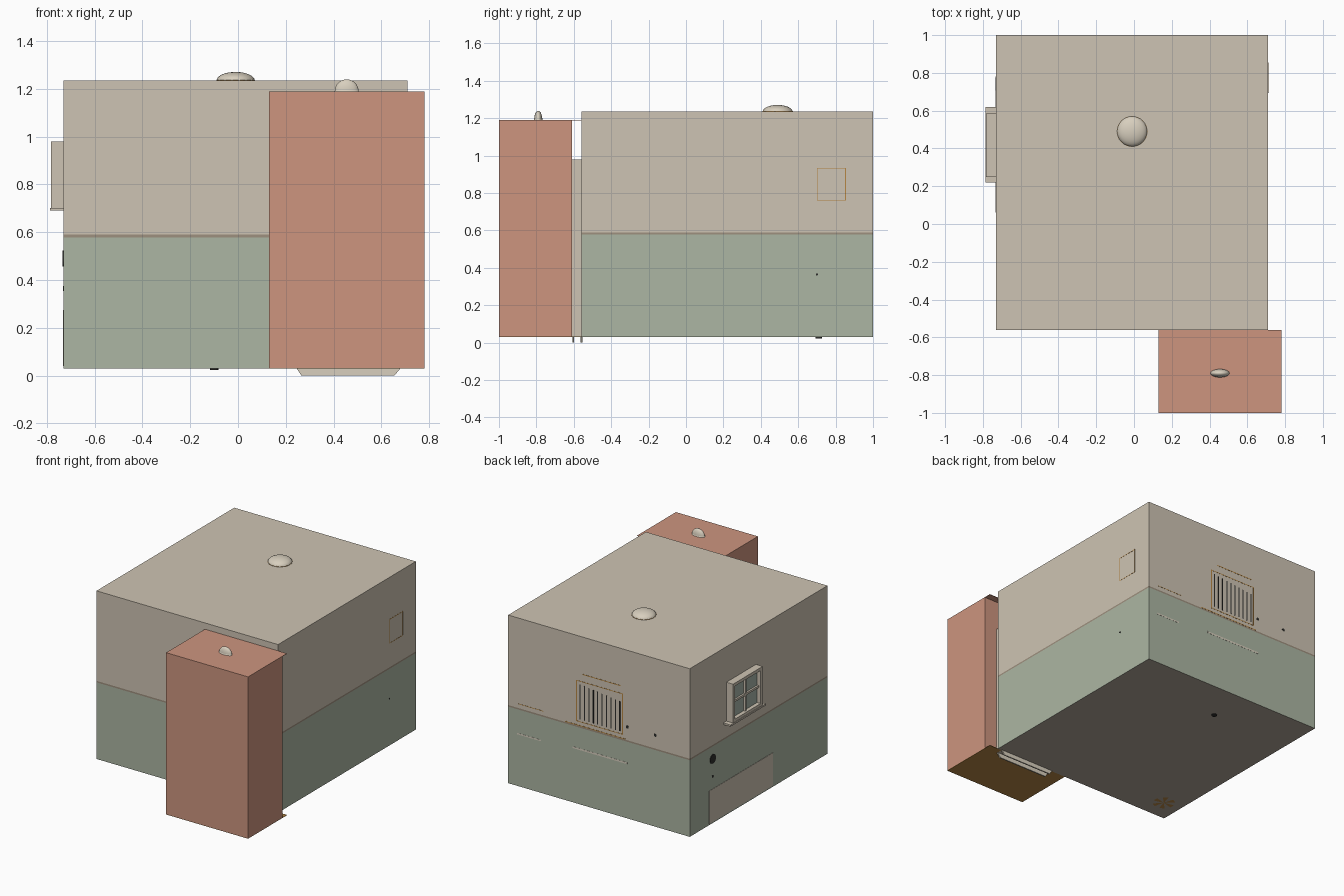
import bpy, bmesh, math
from mathutils import Matrix, Vector

cube = bpy.data.objects.get("Cube")
if cube:
    bpy.data.objects.remove(cube, do_unlink=True)


def material(name, r, g, b):
    linear = [((c / 255 + 0.055) / 1.055) ** 2.4 for c in (r, g, b)] + [1]
    m = bpy.data.materials.new(name)
    m.use_nodes = True
    m.diffuse_color = linear
    m.node_tree.nodes["Principled BSDF"].inputs["Base Color"].default_value = linear
    return m


BEIGE = material("beige plaster", 206, 196, 179)
GREEN = material("sage green", 172, 182, 163)
CLAY = material("terracotta", 205, 149, 127)
RAIL = material("rail taupe", 158, 144, 126)
STONE = material("grey floor", 176, 165, 152)
WOOD = material("golden wood", 182, 134, 68)
CREAM = material("cream trim", 216, 207, 190)
GLASS = material("window glass", 165, 178, 167)
DARK = material("charcoal", 45, 45, 43)


def finish(name, bm, mats):
    bmesh.ops.recalc_face_normals(bm, faces=bm.faces)
    mesh = bpy.data.meshes.new(name)
    bm.to_mesh(mesh)
    bm.free()
    for m in mats:
        mesh.materials.append(m)
    ob = bpy.data.objects.new(name, mesh)
    bpy.context.collection.objects.link(ob)
    return ob


def add_box(bm, x, y, z):
    size = Matrix.Diagonal((x[1] - x[0], y[1] - y[0], z[1] - z[0], 1))
    centre = Matrix.Translation((sum(x) / 2, sum(y) / 2, sum(z) / 2))
    bmesh.ops.create_cube(bm, size=1, matrix=centre @ size)


def box(name, mat, x, y, z):
    bm = bmesh.new()
    add_box(bm, x, y, z)
    return finish(name, bm, [mat])


def disc(name, mat, centre, radius, axis, depth=0.008):
    bm = bmesh.new()
    turn = Vector((0, 0, 1)).rotation_difference(Vector(axis)).to_matrix().to_4x4()
    bmesh.ops.create_cone(bm, cap_ends=True, segments=16, radius1=radius, radius2=radius,
                          depth=depth, matrix=Matrix.Translation(centre) @ turn)
    return finish(name, bm, [mat])


def dome(name, mat, centre, radii):
    # upper half of an ellipsoid
    bm = bmesh.new()
    bmesh.ops.create_uvsphere(bm, u_segments=32, v_segments=16, radius=1,
                              matrix=Matrix.Translation(centre) @ Matrix.Diagonal((*radii, 1)))
    bmesh.ops.bisect_plane(bm, geom=bm.verts[:] + bm.edges[:] + bm.faces[:],
                           plane_co=centre, plane_no=(0, 0, 1), clear_inner=True)
    for f in bm.faces:
        f.smooth = True
    return finish(name, bm, [mat])


def outline(name, mat, side, u, z, w=0.005):
    # thin rectangular frame lying on the back or the left wall
    bm = bmesh.new()
    bars = [(u, (z[0], z[0] + w)), (u, (z[1] - w, z[1])),
            ((u[0], u[0] + w), z), ((u[1] - w, u[1]), z)]
    for a, b in bars:
        if side == "back":
            add_box(bm, a, (BACK - 0.003, BACK + 0.001), b)
        else:
            add_box(bm, (LEFT - 0.003, LEFT + 0.001), a, b)
    return finish(name, bm, [mat])


RIGHT, LEFT, FRONT, BACK = -0.73, 0.71, -0.56, 1.0
BASE, TOP = 0.03, 1.235

# main room: green below the rail, beige above, stone underneath
bm = bmesh.new()
add_box(bm, (RIGHT, LEFT), (FRONT, BACK), (BASE, TOP))
for cut in (0.579, 0.59):
    bmesh.ops.bisect_plane(bm, geom=bm.verts[:] + bm.edges[:] + bm.faces[:],
                           plane_co=(0, 0, cut), plane_no=(0, 0, 1))
for f in bm.faces:
    h = f.calc_center_median().z
    f.material_index = 3 if h < BASE + 0.01 else 1 if h < 0.579 else 2 if h < 0.59 else 0
finish("room_walls", bm, [BEIGE, GREEN, RAIL, STONE])

# entrance block with floor and ceiling sheets reaching the room
box("entrance_walls", CLAY, (0.13, 0.78), (-1, -0.61), (BASE + 0.002, 1.188))
box("entrance_ceiling", CLAY, (0.13, 0.78), (-1, FRONT), (1.187, 1.19))
box("entrance_floor", WOOD, (0.13, 0.78), (-1, FRONT), (BASE, BASE + 0.003))

# doorway lining between the two volumes
box("door_lining", BEIGE, (0.24, 0.68), (-0.61, FRONT), (BASE, 0.98))
for name, y in (("door_sill_outer", -0.608), ("door_sill_inner", -0.563)):
    bm = bmesh.new()
    profile = [(0.245, 0.03), (0.265, 0), (0.655, 0), (0.68, 0.03)]
    face = bm.faces.new([bm.verts.new((x, y, z)) for x, z in profile])
    side = bmesh.ops.extrude_face_region(bm, geom=[face])
    bmesh.ops.translate(bm, vec=(0, 0.009, 0),
                        verts=[v for v in side["geom"] if isinstance(v, bmesh.types.BMVert)])
    finish(name, bm, [CREAM])

# window on the right wall
bm = bmesh.new()
outer = -0.783
for y in ((0.25, 0.272), (0.563, 0.585)):
    add_box(bm, (outer, RIGHT), y, (0.70, 0.98))
for z in ((0.70, 0.722), (0.958, 0.98)):
    add_box(bm, (outer, RIGHT), (0.25, 0.585), z)
add_box(bm, (-0.768, -0.74), (0.41, 0.425), (0.71, 0.97))
add_box(bm, (-0.768, -0.74), (0.26, 0.575), (0.832, 0.847))
finish("window_frame", bm, [BEIGE])
box("window_glass", GLASS, (-0.755, -0.747), (0.26, 0.575), (0.71, 0.97))
box("window_sill", BEIGE, (-0.787, RIGHT), (0.22, 0.62), (0.69, 0.702))

# flush panel and fittings on the right wall
box("tub_panel", BEIGE, (RIGHT - 0.002, RIGHT), (0.06, 0.78), (0.04, 0.275))
disc("wall_knob", DARK, (RIGHT, 0.74, 0.49), 0.033, (1, 0, 0))
disc("wall_screw", DARK, (RIGHT, 0.74, 0.365), 0.01, (1, 0, 0), 0.004)

# ceiling lamps
dome("room_lamp", CREAM, (-0.01, 0.49, TOP), (0.08, 0.08, 0.036))
disc("room_lamp_ring", WOOD, (-0.01, 0.49, TOP), 0.081, (0, 0, 1), 0.006)
dome("entrance_lamp", CREAM, (0.455, -0.79, 1.19), (0.05, 0.022, 0.05))

# back wall: mirror outline, shelf edges and towel rails
outline("mirror_frame", WOOD, "back", (-0.2, 0.17), (0.62, 0.915))
for name, mat, x, z, t in (("mirror_light", WOOD, (-0.18, 0.12), 0.967, 0.006),
                           ("long_shelf", WOOD, (-0.22, 0.26), 0.594, 0.006),
                           ("short_shelf", WOOD, (0.43, 0.63), 0.62, 0.004),
                           ("long_rail", CREAM, (-0.235, 0.20), 0.425, 0.012),
                           ("short_rail", CREAM, (0.45, 0.64), 0.405, 0.01)):
    box(name, mat, x, (BACK - 0.004, BACK + 0.001), (z - t / 2, z + t / 2))
bm = bmesh.new()
for i in range(10):
    x = 0.14 - i * 0.035
    add_box(bm, (x - 0.004, x + 0.004), (BACK - 0.003, BACK + 0.001), (0.64, 0.89 - i * 0.004))
finish("mirror_slats", bm, [DARK])
for x in (-0.235, -0.457):
    disc("back_wall_hook", DARK, (x, BACK - 0.002, 0.685), 0.011, (0, 1, 0), 0.006)

# left wall: small picture frame and a fitting
outline("picture_frame", WOOD, "left", (0.70, 0.855), (0.76, 0.935), 0.004)
disc("left_wall_screw", DARK, (LEFT, 0.70, 0.365), 0.006, (1, 0, 0), 0.003)

# underside: six-petal basket base and drain
bm = bmesh.new()
centre = Vector((-0.594, -0.40, BASE - 0.002))
for i in range(6):
    a = i * math.tau / 6
    ring = [centre + Vector((math.cos(a + d), math.sin(a + d), 0)) * 0.075 for d in (-0.25, 0.25)]
    bm.faces.new([bm.verts.new(p) for p in (centre, *ring)])
finish("basket_base", bm, [WOOD])
disc("floor_drain", DARK, (-0.1, 0.71, BASE - 0.003), 0.018, (0, 0, 1))
